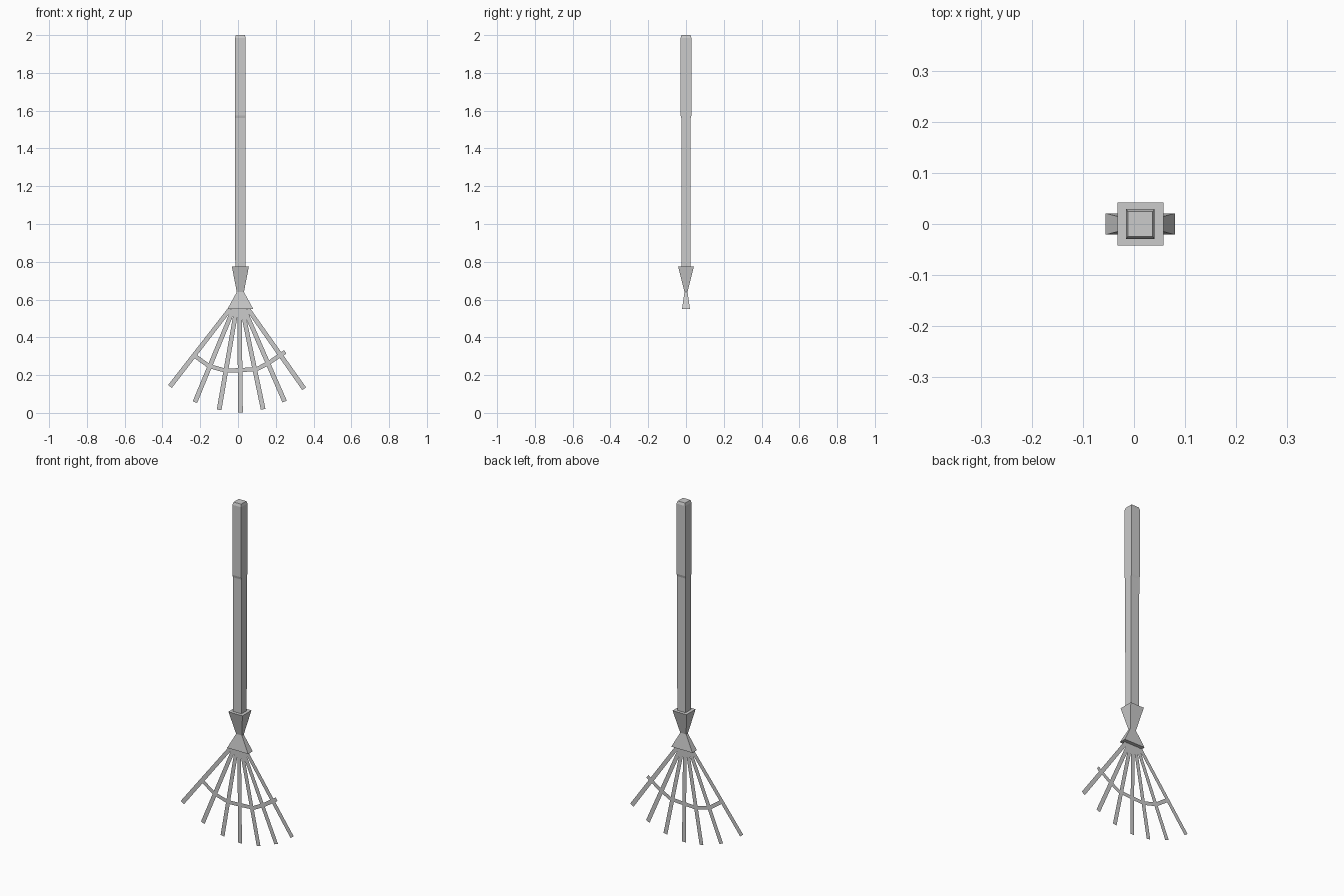
import bpy, bmesh
from mathutils import Vector

if "Cube" in bpy.data.objects:
    bpy.data.objects.remove(bpy.data.objects["Cube"])

CX = 0.0125  # shaft axis sits slightly right of centre


def finish(name, bm):
    me = bpy.data.meshes.new(name)
    bm.to_mesh(me)
    bm.free()
    ob = bpy.data.objects.new(name, me)
    bpy.context.collection.objects.link(ob)
    return ob


def loft(name, sections):
    """Capped four-sided loft through (z, half_x, half_y) sections."""
    bm = bmesh.new()
    rings = [[bm.verts.new((CX + sx * hx, sy * hy, z))
              for sx, sy in ((-1, -1), (1, -1), (1, 1), (-1, 1))]
             for z, hx, hy in sections]
    for a, b in zip(rings, rings[1:]):
        for i in range(4):
            j = (i + 1) % 4
            bm.faces.new((a[i], a[j], b[j], b[i]))
    bm.faces.new(rings[0][::-1])
    bm.faces.new(rings[-1])
    return finish(name, bm)


def strip(name, points, w0, w1):
    """Flat ribbon in the y = 0 plane following (x, z) points."""
    pts = [Vector(p) for p in points]
    bm = bmesh.new()
    rows = []
    for i, p in enumerate(pts):
        d = (pts[min(i + 1, len(pts) - 1)] - pts[max(i - 1, 0)]).normalized()
        w = w0 + (w1 - w0) * i / (len(pts) - 1)
        n = Vector((-d.y, d.x)) * w / 2
        rows.append([bm.verts.new((q.x, 0, q.y)) for q in (p - n, p + n)])
    for a, b in zip(rows, rows[1:]):
        bm.faces.new((a[0], b[0], b[1], a[1]))
    return finish(name, bm)


# Square handle: slightly deeper grip and chamfered top
loft("handle", [(0.76, 0.027, 0.024), (1.56, 0.028, 0.025),
                (1.575, 0.028, 0.029), (1.985, 0.028, 0.029),
                (2.0, 0.024, 0.024)])

# Pinched collar that flares into the rake head
loft("collar", [(0.55, 0.068, 0.021), (0.64, 0.019, 0.008),
                (0.775, 0.045, 0.042)])

# Seven flat tines fanning out: (top x, top z, tip x, tip z)
tines = [(-0.042, 0.55, -0.360, 0.140), (-0.024, 0.55, -0.228, 0.057),
         (-0.008, 0.55, -0.100, 0.016), (0.008, 0.55, 0.013, 0.003),
         (0.022, 0.55, 0.133, 0.019), (0.033, 0.55, 0.247, 0.060),
         (0.053, 0.55, 0.350, 0.128)]
for i, (x0, z0, x1, z1) in enumerate(tines):
    strip(f"tine_{i + 1}", [(x0, z0), (x1, z1)], 0.023, 0.025)

# Curved brace tying the tines together
strip("brace", [(-0.233, 0.305), (-0.154, 0.248), (-0.064, 0.223),
                (0.020, 0.227), (0.100, 0.232), (0.165, 0.266),
                (0.250, 0.323)], 0.022, 0.022)
